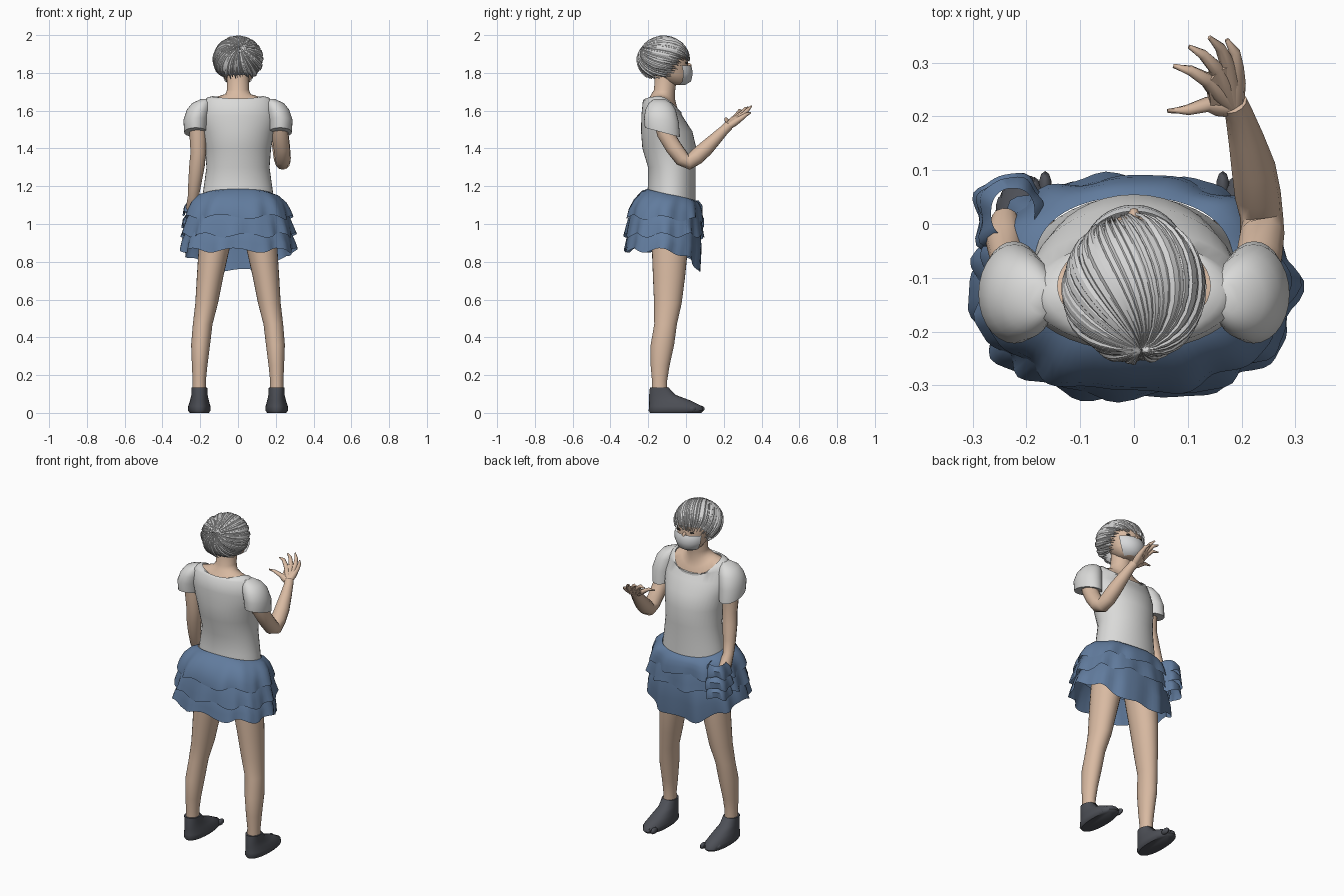
import bpy, bmesh, math, random
from mathutils import Vector

random.seed(4)
if "Cube" in bpy.data.objects:
    bpy.data.objects.remove(bpy.data.objects["Cube"], do_unlink=True)


def material(name, rgb, rough=0.8):
    m = bpy.data.materials.new(name)
    m.use_nodes = True
    m.diffuse_color = (*rgb, 1)
    b = m.node_tree.nodes["Principled BSDF"]
    b.inputs["Base Color"].default_value = (*rgb, 1)
    b.inputs["Roughness"].default_value = rough
    return m


SKIN = material("skin", (0.69, 0.49, 0.36))
SHIRT = material("shirt white", (0.70, 0.70, 0.69))
HAIR = material("hair silver", (0.66, 0.66, 0.66))
SKIRT = material("skirt blue", (0.12, 0.20, 0.34))
SHOE = material("shoe charcoal", (0.075, 0.08, 0.095))
MASK = material("mask white", (0.68, 0.69, 0.70))
EYE = material("eye dark", (0.04, 0.035, 0.03))


def finish(name, bm, mat, sharp=50):
    bmesh.ops.recalc_face_normals(bm, faces=bm.faces)
    me = bpy.data.meshes.new(name)
    bm.to_mesh(me)
    bm.free()
    ob = bpy.data.objects.new(name, me)
    bpy.context.collection.objects.link(ob)
    me.materials.append(mat)
    bpy.ops.object.select_all(action='DESELECT')
    ob.select_set(True)
    bpy.context.view_layer.objects.active = ob
    bpy.ops.object.shade_smooth_by_angle(angle=math.radians(sharp))
    return ob


def bridge(bm, rows, closed=True, cap=False):
    vs = [[bm.verts.new(p) for p in r] for r in rows]
    n = len(vs[0])
    for a, b in zip(vs, vs[1:]):
        for i in range(n if closed else n - 1):
            j = (i + 1) % n
            bm.faces.new((a[i], a[j], b[j], b[i]))
    if cap:
        bm.faces.new(vs[0])
        bm.faces.new(vs[-1])


def ring(cx, cy, z, rx, ry, tilt=0, lift=0, n=28, p=1.0, span=None):
    """Horizontal oval; tilt lowers the +y side, lift raises both x sides."""
    out = []
    for i in range(n):
        a = 2 * math.pi * i / n if span is None else math.radians(
            span[0] + (span[1] - span[0]) * i / (n - 1))
        c, s = math.cos(a), math.sin(a)
        out.append(Vector((cx + rx * math.copysign(abs(c) ** p, c),
                           cy + ry * math.copysign(abs(s) ** p, s),
                           z - tilt * s + lift * c * c)))
    return out


def loft(name, rings, mat, cap=True, **kw):
    bm = bmesh.new()
    bridge(bm, [ring(*r, **kw) for r in rings], "span" not in kw, cap)
    return finish(name, bm, mat)


def tube(name, pts, mat, n=12):
    """Round limb through (x, y, z, radius) points."""
    P = [Vector(p[:3]) for p in pts]
    rows = []
    for i, c in enumerate(P):
        t = (P[min(i + 1, len(P) - 1)] - P[max(i - 1, 0)]).normalized()
        u = t.cross(Vector((1, 0.2, 0))).normalized()
        v = t.cross(u)
        rows.append([c + pts[i][3] * (u * math.cos(k * math.tau / n) + v * math.sin(k * math.tau / n))
                     for k in range(n)])
    bm = bmesh.new()
    bridge(bm, rows, True, True)
    return finish(name, bm, mat)


def ball(name, loc, size, mat, seg=16):
    bm = bmesh.new()
    bmesh.ops.create_uvsphere(bm, u_segments=seg, v_segments=seg // 2, radius=1)
    for v in bm.verts:
        v.co = Vector([loc[k] + v.co[k] * size[k] for k in range(3)])
    return finish(name, bm, mat)


# Legs and shoes
for side, sx in (("left", 1), ("right", -1)):
    loft(side + "_leg", [
        (sx * .10, -.085, 1.05, .09, .10), (sx * .125, -.085, .88, .083, .096),
        (sx * .148, -.09, .72, .07, .085), (sx * .166, -.096, .58, .06, .073),
        (sx * .187, -.108, .47, .052, .06), (sx * .198, -.125, .36, .05, .062),
        (sx * .203, -.137, .25, .041, .05), (sx * .205, -.14, .17, .035, .04),
        (sx * .205, -.14, .08, .036, .042)], SKIN)
    loft(side + "_shoe", [
        (sx * .205, -.055, 0, .05, .135), (sx * .205, -.053, .012, .06, .145),
        (sx * .205, -.055, .035, .059, .14), (sx * .204, -.085, .065, .05, .11),
        (sx * .204, -.125, .095, .043, .07), (sx * .205, -.142, .135, .042, .049)],
        SHOE, p=.9)
    for k in range(5):
        ball(f"{side}_toe_{k + 1}", (sx * (.165 + .02 * k), .07 - .011 * k, .022),
             (.013, .03, .018), SHOE, 10)
    # Sleeve
    loft(side + "_sleeve", [
        (sx * .223, -.125, 1.485, .062, .093, .025), (sx * .222, -.13, 1.55, .067, .092, .012),
        (sx * .208, -.135, 1.605, .063, .08), (sx * .193, -.138, 1.64, .05, .06),
        (sx * .172, -.14, 1.662, .022, .028)], SHIRT)
    ball(side + "_eye", (sx * .04, .002, 1.853), (.016, .006, .006), EYE, 12)

# Shirt with scooped neckline
loft("shirt", [
    (0, -.078, 1.10, .195, .13, .02), (0, -.076, 1.19, .182, .126, .01), (0, -.075, 1.30, .167, .126),
    (0, -.088, 1.40, .175, .143), (0, -.102, 1.49, .192, .136),
    (0, -.122, 1.565, .205, .114, .01), (0, -.13, 1.625, .19, .098, .03, .02),
    (0, -.12, 1.628, .165, .095, .036, .036), (0, -.115, 1.615, .142, .092, .04, .055)],
    SHIRT, cap=False, n=40)

# Upper chest and neck
loft("neck_and_chest", [
    (0, -.115, 1.53, .15, .10, .02), (0, -.115, 1.608, .144, .094, .04, .052),
    (0, -.122, 1.64, .10, .075, .022, .035), (0, -.12, 1.675, .068, .062, .015, .01),
    (0, -.113, 1.71, .058, .056), (0, -.105, 1.80, .058, .06)], SKIN)

# Head, ears, mask
loft("head", [
    (0, -.045, 1.737, .03, .04), (0, -.05, 1.752, .06, .065), (0, -.07, 1.79, .084, .088),
    (0, -.088, 1.85, .1, .1), (0, -.1, 1.90, .108, .108), (0, -.105, 1.95, .08, .08)], SKIN)
ball("nose", (0, .016, 1.835), (.011, .014, .018), SKIN, 12)
loft("face_mask", [
    (0, -.065, 1.737, .045, .062), (0, -.06, 1.755, .078, .087), (0, -.06, 1.795, .097, .096),
    (0, -.063, 1.825, .1, .095), (0, -.066, 1.84, .1, .09)], MASK, cap=False, n=16, span=(28, 152))

# Hair: inner cap plus tapered locks spreading from the crown
HC, HR = Vector((0, -.12, 1.872)), Vector((.131, .137, .122))


def hem(y):
    k = min(1, max(0, (y + .11) / .11))
    return 1.775 + .095 * k * k * (3 - 2 * k)


def on_head(d, s):
    return HC + Vector([d[k] * HR[k] * s for k in range(3)])


bm = bmesh.new()
bmesh.ops.create_uvsphere(bm, u_segments=32, v_segments=24, radius=1)
for v in bm.verts:
    v.co = on_head(v.co, .96)
bmesh.ops.delete(bm, geom=[v for v in bm.verts if v.co.z < hem(v.co.y) + .008], context='VERTS')
finish("hair_cap", bm, HAIR)

crown = Vector((.1, -.8, .5)).normalized()
U = crown.cross(Vector((1, 0, 0))).normalized()
V = crown.cross(U)


def along(t, a):
    a += .3 * t
    return crown * math.cos(t) + (U * math.cos(a) + V * math.sin(a)) * math.sin(t)


bm = bmesh.new()
COUNT = 56
for i in range(COUNT):
    a = math.tau * (i + random.uniform(-.3, .3)) / COUNT
    end = .3
    while end < 2.6:
        p = on_head(along(end, a), 1)
        if p.z < hem(p.y):
            break
        end += .03
    end += random.uniform(-.06, .1)
    lift = random.uniform(.99, 1.045)
    w = math.tau / COUNT * random.uniform(.7, 1.1)
    rows = []
    for k in range(13):
        f = k / 12
        t = .02 + (end - .02) * f
        ww = w * (1 if f < .7 else 1.02 - (f - .7) / .3)
        grow = 1 + (lift - 1) * min(1, 3 * f)
        rows.append([on_head(along(t, a + q * ww), grow * s)
                     for q, s in ((-1, .955), (-.4, .99), (.4, .995), (1, .955))])
    bridge(bm, rows, False)
finish("hair_locks", bm, HAIR, 25)


# Ruffled skirt tiers
def ruffle(name, rings, amp, waves, drop=0, wob=.012, n=96, p=.87):
    rows = []
    for r, row in enumerate([ring(*q, n=n, p=p) for q in rings]):
        f = r / (len(rings) - 1)
        c = Vector((rings[r][0], rings[r][1], 0))
        for i, v in enumerate(row):
            a = math.tau * i / n
            s = 1 + f * amp * (math.sin(waves * a + 1.1) + .5 * math.sin((waves * 2 - 3) * a + r * .4))
            v.x, v.y = c.x + (v.x - c.x) * s, c.y + (v.y - c.y) * s
            v.z += f * wob * math.sin((waves - 2) * a + 2) - f * f * drop * max(0, math.sin(a)) ** 2
        rows.append(row)
    bm = bmesh.new()
    bridge(bm, rows)
    return finish(name, bm, SKIRT, 40)


ruffle("skirt_top_tier", [
    (0, -.078, 1.155, .185, .128, .03), (0, -.085, 1.145, .215, .15, .03),
    (0, -.10, 1.11, .25, .178, .02), (0, -.11, 1.07, .268, .195, .01),
    (0, -.112, 1.03, .28, .2, .01)], .035, 9)
ruffle("skirt_middle_tier", [
    (0, -.11, 1.08, .245, .178), (0, -.112, 1.03, .272, .192), (0, -.115, .98, .287, .2),
    (0, -.116, .94, .297, .206)], .035, 11)
ruffle("skirt_bottom_tier", [
    (0, -.11, 1.0, .25, .18), (0, -.115, .95, .278, .195), (0, -.118, .90, .295, .2),
    (0, -.125, .86, .302, .2)], .035, 10, drop=.11)
# Crumpled cloth around the lowered hand
for k, (z, r) in enumerate(((1.125, .058), (1.06, .064), (1.0, .06))):
    ruffle(f"pocket_fold_{k + 1}", [
        (-.225, .02, z, r * .7, r * .8), (-.228, .02, z - .03, r, r * 1.15),
        (-.23, .015, z - .07, r * 1.05, r * 1.2)], .1, 5, n=40)

# Lowered arm
tube("lowered_arm", [
    (-.215, -.125, 1.56, .045), (-.212, -.125, 1.46, .045), (-.21, -.12, 1.38, .042),
    (-.217, -.11, 1.31, .042), (-.228, -.09, 1.22, .036), (-.236, -.07, 1.15, .03),
    (-.24, -.03, 1.09, .036), (-.24, .01, 1.04, .025)], SKIN)

# Raised arm and open hand
tube("raised_arm", [
    (.218, -.13, 1.56, .045), (.222, -.11, 1.48, .045), (.232, -.065, 1.405, .044),
    (.238, -.02, 1.345, .042), (.237, .015, 1.327, .04), (.23, .055, 1.355, .043),
    (.222, .105, 1.40, .041), (.208, .16, 1.455, .033), (.195, .205, 1.50, .026),
    (.185, .225, 1.52, .026)], SKIN)
DIGITS = {
    "thumb": ((.135, .222, 1.535), (.10, .212, 1.555), (.062, .21, 1.558)),
    "index_finger": ((.135, .268, 1.572), (.105, .285, 1.60), (.073, .294, 1.60)),
    "middle_finger": ((.152, .29, 1.58), (.128, .315, 1.61), (.102, .33, 1.618)),
    "ring_finger": ((.173, .30, 1.575), (.16, .328, 1.605), (.14, .347, 1.625)),
    "little_finger": ((.19, .292, 1.56), (.187, .32, 1.58), (.172, .343, 1.59))}
for name, (base, mid, tip) in DIGITS.items():
    tube(name, [(.187, .215, 1.51, .018), (*Vector((.187, .215, 1.51)).lerp(Vector(base), .6), .019),
                (*base, .014), (*mid, .010), (*tip, .004)], SKIN, 8)
# Palm slab bridging the fingers
bm = bmesh.new()
for q in [(.185, .21, 1.51), (.14, .225, 1.535)] + [d[0] for d in list(DIGITS.values())[1:]]:
    for s in (-1, 1):
        bm.verts.new(Vector(q) + s * Vector((.003, -.008, .009)))
bmesh.ops.convex_hull(bm, input=bm.verts)
finish("palm", bm, SKIN, 40)
